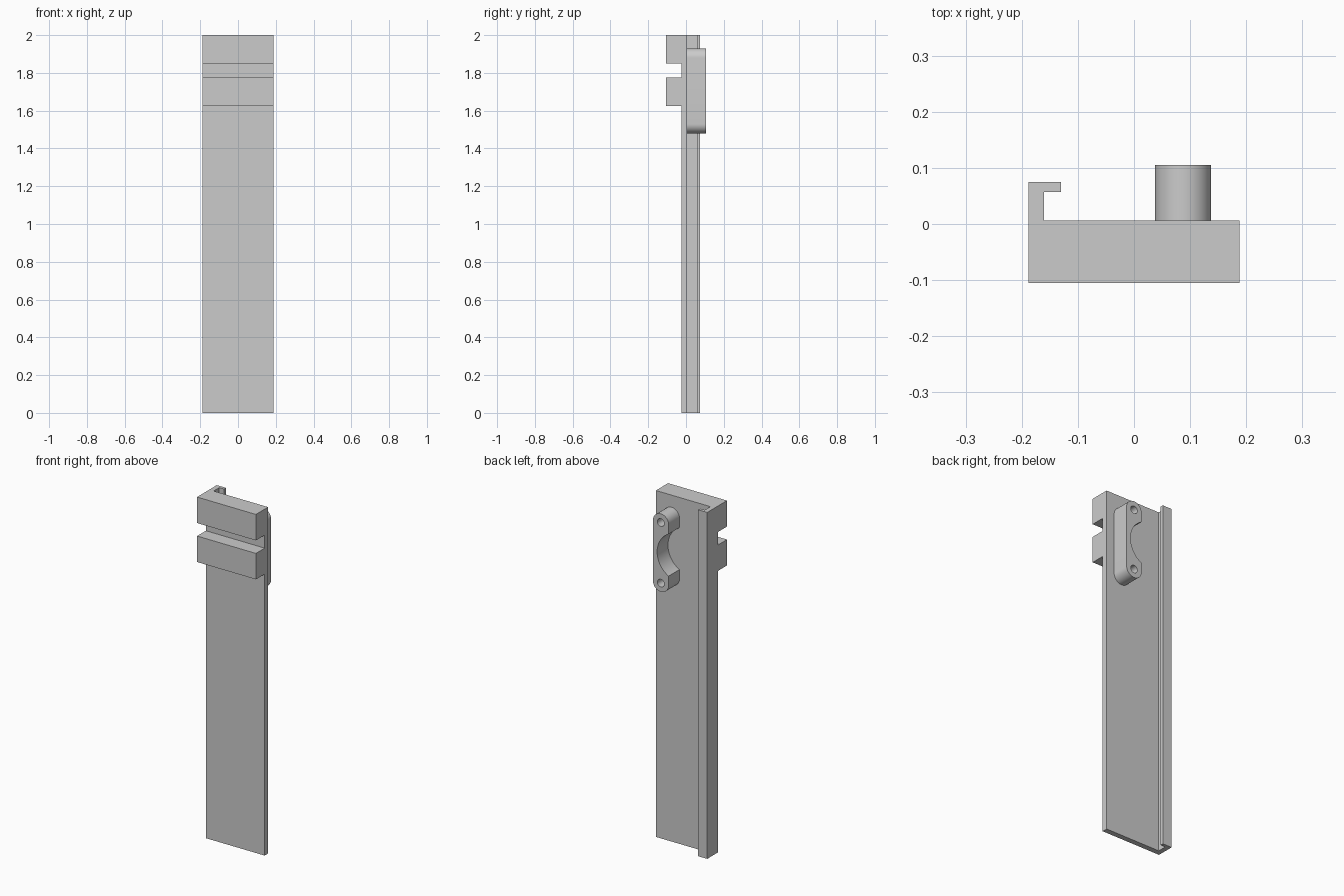
import bpy, bmesh
from math import sin, cos, pi
from mathutils import Vector

cube = bpy.data.objects.get("Cube")
if cube:
    bpy.data.objects.remove(cube, do_unlink=True)

grey = bpy.data.materials.new("plain grey")
grey.use_nodes = True
colour = (0.6, 0.6, 0.6, 1)
grey.diffuse_color = colour
grey.node_tree.nodes["Principled BSDF"].inputs["Base Color"].default_value = colour


def prism(name, outline, offset):
    """Extrude a closed 3D outline along an offset."""
    bm = bmesh.new()
    face = bm.faces.new([bm.verts.new(p) for p in outline])
    moved = bmesh.ops.extrude_face_region(bm, geom=[face])["geom"]
    bmesh.ops.translate(bm, vec=Vector(offset),
                        verts=[v for v in moved if isinstance(v, bmesh.types.BMVert)])
    bmesh.ops.recalc_face_normals(bm, faces=bm.faces)
    mesh = bpy.data.meshes.new(name)
    bm.to_mesh(mesh)
    bm.free()
    mesh.materials.append(grey)
    obj = bpy.data.objects.new(name, mesh)
    bpy.context.collection.objects.link(obj)
    return obj


def arc(cx, y, cz, r, start, end, steps):
    return [(cx + r * cos(start + (end - start) * i / steps), y,
             cz + r * sin(start + (end - start) * i / steps)) for i in range(steps + 1)]


def modify(obj, cutter, operation):
    """Combine two solids, apply the result and drop the helper."""
    cutter.hide_render = True
    mod = obj.modifiers.new("combine", "BOOLEAN")
    mod.operation, mod.object, mod.solver = operation, cutter, "EXACT"
    bpy.ops.object.select_all(action="DESELECT")
    bpy.context.view_layer.objects.active = obj
    obj.select_set(True)
    bpy.ops.object.modifier_apply(modifier=mod.name)
    bpy.data.objects.remove(cutter, do_unlink=True)


# Long plate with a hooked rail along one edge
SIDE, BACK, FRONT = 0.188, 0.006, -0.025
section = [(-SIDE, FRONT), (SIDE, FRONT), (SIDE, BACK), (-0.16, BACK),
           (-0.16, 0.057), (-0.13, 0.057), (-0.13, 0.075), (-SIDE, 0.075)]
plate = prism("hooked_plate", [(x, y, 0) for x, y in section], (0, 0, 2))

# Two front bars with a groove between them
for low, high in ((1.625, 1.775), (1.85, 2.0)):
    bar = prism("front_bar", [(-SIDE, -0.105, low), (SIDE, -0.105, low),
                              (SIDE, 0, low), (-SIDE, 0, low)], (0, 0, high - low))
    modify(plate, bar, "UNION")

# Rounded clamp block on the back
CX, CZ, R, SPAN = 0.0875, 1.705, 0.05, 0.175
outline = (arc(CX, BACK, CZ + SPAN, R, 0, pi, 24)
           + arc(CX, BACK, CZ - SPAN, R, pi, 2 * pi, 24))
clamp = prism("clamp_block", outline, (0, 0.099, 0))

# Round saddle and two screw holes
cuts = [(-0.026, CZ, 0.137, 64), (CX, CZ + SPAN, 0.022, 24), (CX, CZ - SPAN, 0.022, 24)]
for x, z, radius, steps in cuts:
    ring = arc(x, BACK - 0.05, z, radius, 0, 2 * pi, steps)[:-1]
    modify(clamp, prism("cutter", ring, (0, 0.3, 0)), "DIFFERENCE")

bpy.ops.object.select_all(action="DESELECT")
clamp.select_set(True)
bpy.context.view_layer.objects.active = clamp
bpy.ops.object.shade_smooth_by_angle(angle=pi / 6)
